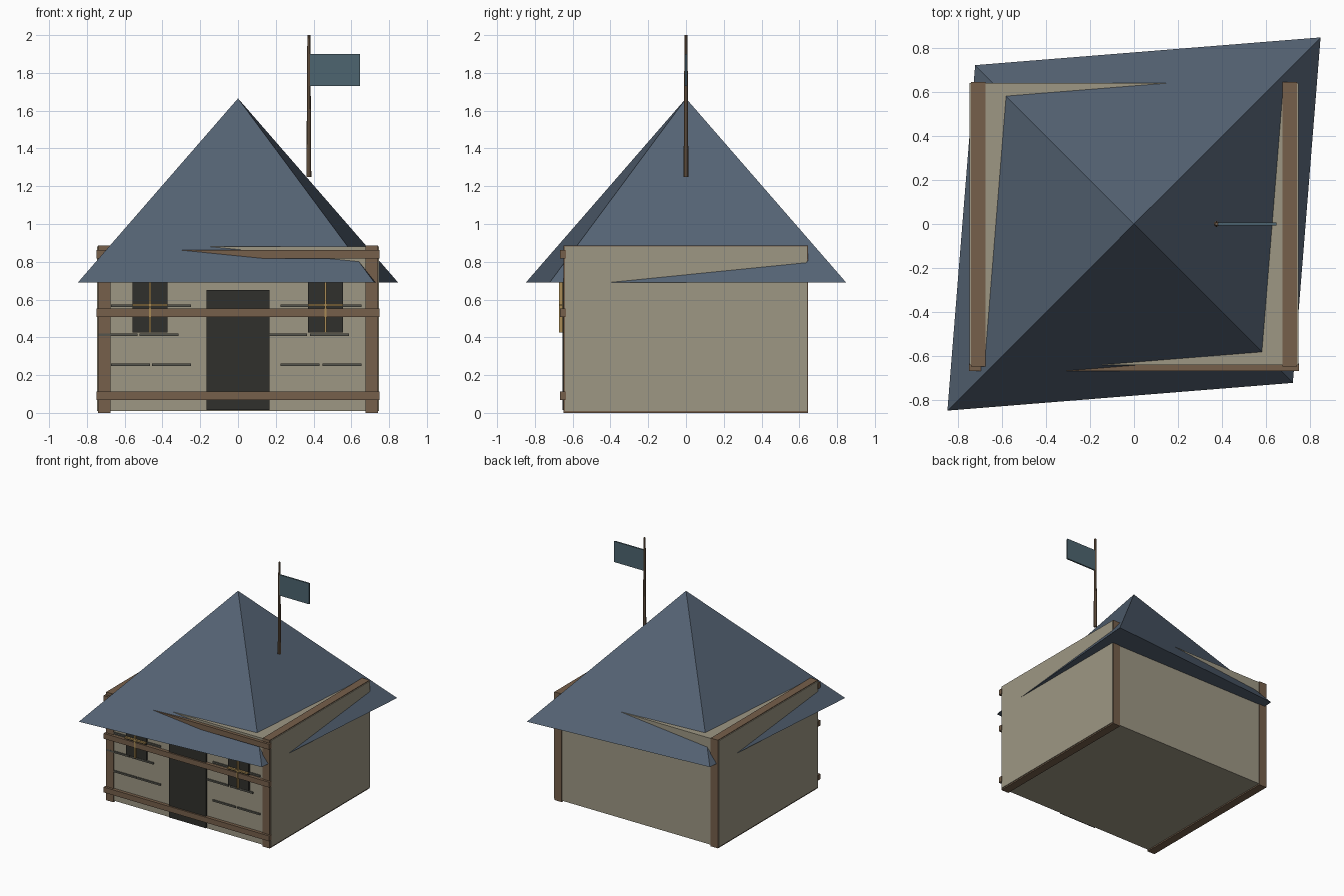
import bpy, bmesh

if "Cube" in bpy.data.objects:
    bpy.data.objects.remove(bpy.data.objects["Cube"])


def mat(name, r, g, b):
    m = bpy.data.materials.new(name)
    m.diffuse_color = (r, g, b, 1)
    m.use_nodes = True
    m.node_tree.nodes["Principled BSDF"].inputs["Base Color"].default_value = m.diffuse_color
    return m


PLASTER = mat("plaster", .34, .31, .23)
WOOD = mat("wood", .18, .115, .07)
SLATE = mat("slate", .09, .125, .175)
DARK = mat("dark", .03, .03, .025)
GREY = mat("mortar", .09, .09, .075)
BRASS = mat("brass", .4, .26, .09)
CLOTH = mat("cloth", .075, .13, .16)


def finish(name, bm, material):
    me = bpy.data.meshes.new(name)
    bmesh.ops.recalc_face_normals(bm, faces=bm.faces)
    bm.to_mesh(me)
    bm.free()
    me.materials.append(material)
    ob = bpy.data.objects.new(name, me)
    bpy.context.collection.objects.link(ob)
    return ob


def box(name, x, y, z, material):
    """Box from (min, max) pairs."""
    bm = bmesh.new()
    bmesh.ops.create_cube(bm, size=1)
    for v in bm.verts:
        v.co = [r[0] if c < 0 else r[1] for r, c in zip((x, y, z), v.co)]
    return finish(name, bm, material)


# Wall block
box("walls", (-.747, .747), (-.64, .64), (.01, .88), PLASTER)

# Corner timbers running the full depth
for side, s in (("left", -1), ("right", 1)):
    box(side + "_timber", sorted((s * .675, s * .741)), (-.648, .645), (0, .886), WOOD)

# Horizontal front beams
for i, z in enumerate((.09, .53, .84)):
    box(f"front_beam_{i}", (-.75, .75), (-.667, -.635), (z - .022, z + .022), WOOD)

# Door
box("door", (-.168, .167), (-.655, -.63), (.015, .65), DARK)

# Windows with crossed glazing bars
for side, x in (("left", -.465), ("right", .463)):
    box(side + "_window", (x - .093, x + .093), (-.655, -.63), (.425, .715), DARK)
    box(side + "_window_upright", (x - .005, x + .005), (-.672, -.645), (.425, .715), BRASS)
    box(side + "_window_crossbar", (x - .093, x + .093), (-.672, -.645), (.565, .577), BRASS)

# Thin masonry courses, alternate rows offset
for row, z in enumerate((.255, .413, .568, .725)):
    shift = -.065 if row % 2 else 0
    for i, x in enumerate((-.57, -.353, .328, .55)):
        x += shift
        box(f"course_{row}_{i}", (x - .103, x + .103), (-.649, -.635), (z - .007, z + .007), GREY)

# Skewed pyramid roof
bm = bmesh.new()
base = [bm.verts.new((x, y, .69)) for x, y in
        ((-.848, -.848), (.722, -.722), (.848, .848), (-.722, .722))]
apex = bm.verts.new((0, 0, 1.665))
bm.faces.new(base)
for i in range(4):
    bm.faces.new((base[i], base[(i + 1) % 4], apex))
finish("roof", bm, SLATE)

# Tapered flag pole
bm = bmesh.new()
bmesh.ops.create_cone(bm, cap_ends=True, segments=8, radius1=.013, radius2=.008, depth=.75)
bmesh.ops.translate(bm, verts=bm.verts, vec=(.375, 0, 1.625))
finish("flag_pole", bm, WOOD)

# Flag
box("flag", (.38, .647), (-.006, .006), (1.73, 1.9), CLOTH)
